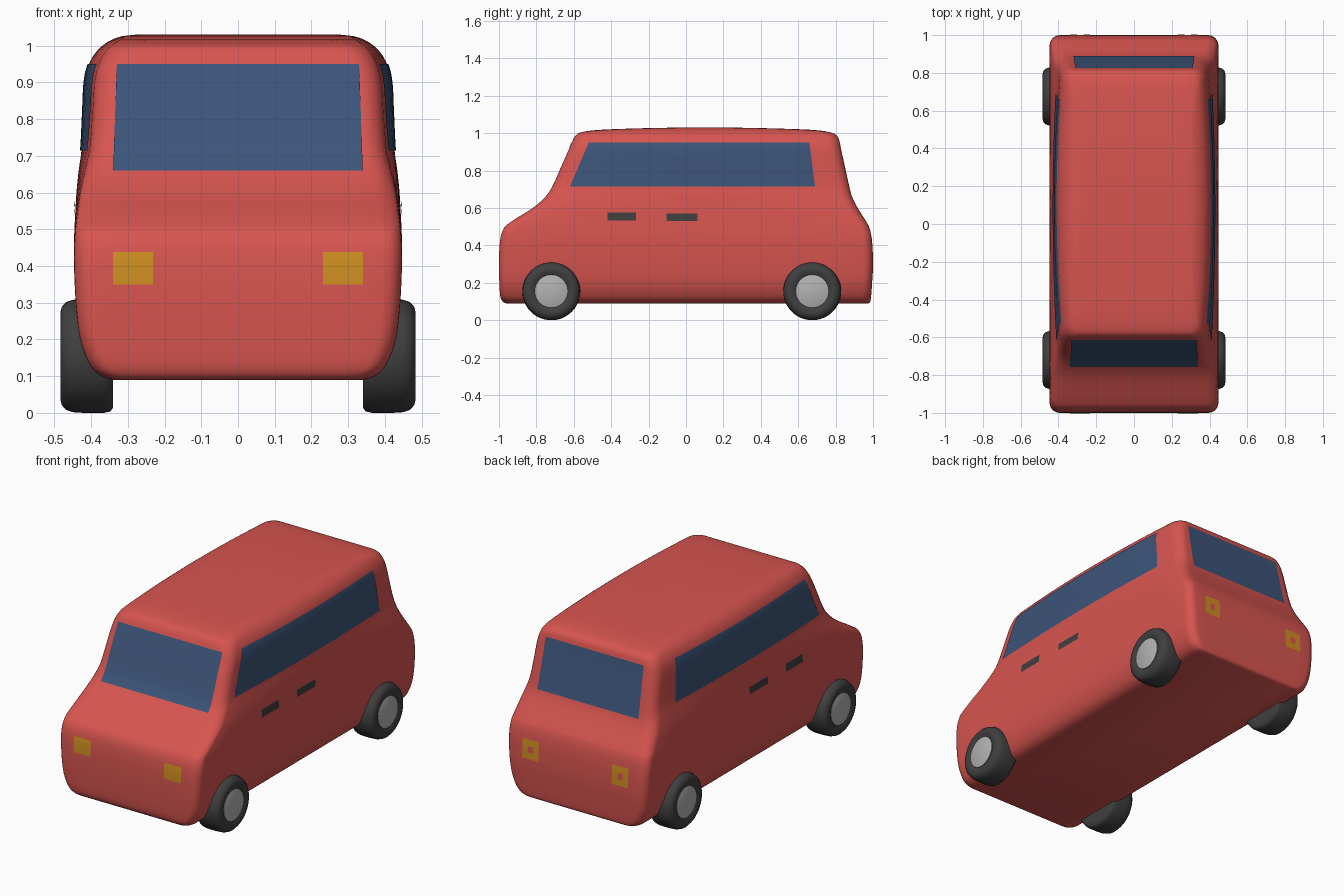
import bpy, bmesh, math
from mathutils import Vector
from mathutils.bvhtree import BVHTree

if "Cube" in bpy.data.objects:
    bpy.data.objects.remove(bpy.data.objects["Cube"])


def material(name, rgb):
    m = bpy.data.materials.new(name)
    m.diffuse_color = (*rgb, 1)
    m.use_nodes = True
    m.node_tree.nodes["Principled BSDF"].inputs["Base Color"].default_value = m.diffuse_color
    return m


RED = material("red paint", (0.68, 0.09, 0.08))
GLASS = material("blue glass", (0.045, 0.09, 0.19))
AMBER = material("amber", (0.62, 0.27, 0.015))
RUBBER = material("dark rubber", (0.05, 0.05, 0.05))
METAL = material("light grey", (0.45, 0.45, 0.45))


def add_object(name, bm, mat, angle=40, mirror=False):
    bmesh.ops.recalc_face_normals(bm, faces=bm.faces)
    me = bpy.data.meshes.new(name)
    bm.to_mesh(me)
    bm.free()
    me.materials.append(mat)
    ob = bpy.data.objects.new(name, me)
    bpy.context.collection.objects.link(ob)
    bpy.ops.object.select_all(action='DESELECT')
    ob.select_set(True)
    bpy.context.view_layer.objects.active = ob
    bpy.ops.object.shade_smooth_by_angle(angle=math.radians(angle))
    if mirror:
        ob.modifiers.new("mirror", 'MIRROR').use_mirror_merge = False
    return ob


def bridge(bm, rings):
    n = len(rings[0])
    for a, b in zip(rings, rings[1:]):
        for i in range(n):
            j = (i + 1) % n
            bm.faces.new((a[i], a[j], b[j], b[i]))


# Body: rounded rectangles stacked upwards
# height, front y, back y, half width, corner radius, side bulge
ROWS = [
    (0.09, -0.96, 0.975, 0.34, 0.05, 0.0),
    (0.10, -0.98, 0.985, 0.372, 0.05, 0.0),
    (0.13, -0.993, 0.99, 0.403, 0.05, 0.0),
    (0.20, -0.998, 0.995, 0.430, 0.05, 0.0),
    (0.30, -1.0, 1.0, 0.442, 0.05, 0.0),
    (0.42, -0.995, 0.995, 0.447, 0.05, 0.0),
    (0.49, -0.975, 0.982, 0.446, 0.05, 0.005),
    (0.53, -0.93, 0.962, 0.444, 0.055, 0.01),
    (0.60, -0.82, 0.918, 0.440, 0.06, 0.025),
    (0.66, -0.752, 0.888, 0.434, 0.06, 0.045),
    (0.72, -0.712, 0.872, 0.426, 0.06, 0.06),
    (0.82, -0.668, 0.850, 0.421, 0.06, 0.07),
    (0.90, -0.632, 0.832, 0.417, 0.06, 0.075),
    (0.95, -0.611, 0.822, 0.406, 0.06, 0.08),
    (0.985, -0.592, 0.808, 0.385, 0.06, 0.08),
    (1.005, -0.56, 0.77, 0.363, 0.06, 0.08),
    (1.018, -0.46, 0.67, 0.340, 0.07, 0.08),
    (1.026, -0.25, 0.45, 0.315, 0.07, 0.04),
    (1.030, -0.05, 0.25, 0.28, 0.07, 0.0),
]


def smooth_rows(rows, steps=4):
    out = []
    for i in range(len(rows) - 1):
        quad = rows[max(i - 1, 0)], rows[i], rows[i + 1], rows[min(i + 2, len(rows) - 1)]
        for s in range(steps):
            t = s / steps
            out.append([0.5 * (2 * b + (c - a) * t + (2 * a - 5 * b + 4 * c - d) * t * t
                               + (3 * b - a - 3 * c + d) * t ** 3) for a, b, c, d in zip(*quad)])
    return out + [rows[-1]]


def section(z, yf, yb, hw, r, bulge):
    yc, hl = (yf + yb) / 2, (yb - yf) / 2
    pts = []
    for k, (sx, sy) in enumerate(((1, 1), (-1, 1), (-1, -1), (1, -1))):
        for s in range(7):
            a = (k + s / 6) * math.pi / 2
            pts.append((sx * (hw - r) + r * math.cos(a), sy * (hl - r) + r * math.sin(a)))
    full = []
    for i, p in enumerate(pts):
        q = pts[(i + 1) % len(pts)]
        n = 14 if i % 7 == 6 else 1
        full += [(p[0] + (q[0] - p[0]) * s / n, p[1] + (q[1] - p[1]) * s / n) for s in range(n)]
    return [Vector((x * (1 - bulge * (y / hl) ** 2), y + yc, z)) for x, y in full]


bm = bmesh.new()
rings = [[bm.verts.new(p) for p in section(*row)] for row in smooth_rows(ROWS)]
bridge(bm, rings)
bm.faces.new(rings[0])
bm.faces.new(rings[-1])
surface = BVHTree.FromBMesh(bm)
add_object("car_body", bm, RED)


# Panels laid onto the body: corners are (u, z), from bottom left round to top left
def panel(name, side, corners, mat, mirror=False, hole=False, n=12):
    look = {'right': Vector((-1, 0, 0)), 'front': Vector((0, 1, 0)), 'back': Vector((0, -1, 0))}[side]
    a, b, c, d = (Vector(p) for p in corners)
    bm = bmesh.new()
    grid = []
    for j in range(n + 1):
        row = []
        for i in range(n + 1):
            u, v = i / n, j / n
            p = a.lerp(b, u).lerp(d.lerp(c, u), v)
            start = Vector((0, p.x, p.y)) if side == 'right' else Vector((p.x, 0, p.y))
            hit = surface.ray_cast(start - look * 2, look)[0]
            row.append(bm.verts.new(hit - look * 0.004))
        grid.append(row)
    for j in range(n):
        for i in range(n):
            if hole and n // 3 <= i < n - n // 3 and n // 3 <= j < n - n // 3:
                continue
            bm.faces.new((grid[j][i], grid[j][i + 1], grid[j + 1][i + 1], grid[j + 1][i]))
    add_object(name, bm, mat, mirror=mirror)


def box(u0, u1, z0, z1):
    return (u0, z0), (u1, z0), (u1, z1), (u0, z1)


# Windows
panel("windscreen", 'front', ((-0.34, 0.66), (0.34, 0.66), (0.33, 0.95), (-0.33, 0.95)), GLASS)
panel("rear_window", 'back', ((-0.32, 0.67), (0.32, 0.67), (0.31, 0.95), (-0.31, 0.95)), GLASS)
panel("side_windows", 'right', ((-0.62, 0.715), (0.69, 0.715), (0.66, 0.95), (-0.52, 0.95)),
      GLASS, mirror=True, n=24)

# Lights and door handles
panel("headlights", 'front', box(0.232, 0.34, 0.35, 0.438), AMBER, mirror=True)
panel("tail_lights", 'back', box(0.232, 0.335, 0.32, 0.43), AMBER, mirror=True, hole=True)
panel("front_door_handles", 'right', box(-0.42, -0.268, 0.533, 0.577), RUBBER, mirror=True)
panel("rear_door_handles", 'right', box(-0.105, 0.062, 0.53, 0.57), RUBBER, mirror=True)


# Wheels: lathed about the x axis, profile as (radius, x)
def lathe(name, profile, y, z, mat):
    bm = bmesh.new()
    rings = [[bm.verts.new((x, y + r * math.cos(t * math.tau / 48), z + r * math.sin(t * math.tau / 48)))
              for t in range(48)] for r, x in profile]
    bridge(bm, rings)
    bm.faces.new(rings[0])
    bm.faces.new(rings[-1])
    add_object(name, bm, mat, mirror=True)


TYRE = [(0.088, 0.474), (0.1, 0.481), (0.118, 0.484), (0.134, 0.48), (0.147, 0.468), (0.153, 0.45),
        (0.155, 0.42), (0.155, 0.365), (0.151, 0.348), (0.142, 0.341), (0.12, 0.34)]
HUB = [(0.088, 0.46), (0.088, 0.477), (0.084, 0.479)]
for end, y in (("front", -0.72), ("rear", 0.675)):
    lathe(end + "_tyres", TYRE, y, 0.155, RUBBER)
    lathe(end + "_hubs", HUB, y, 0.155, METAL)
